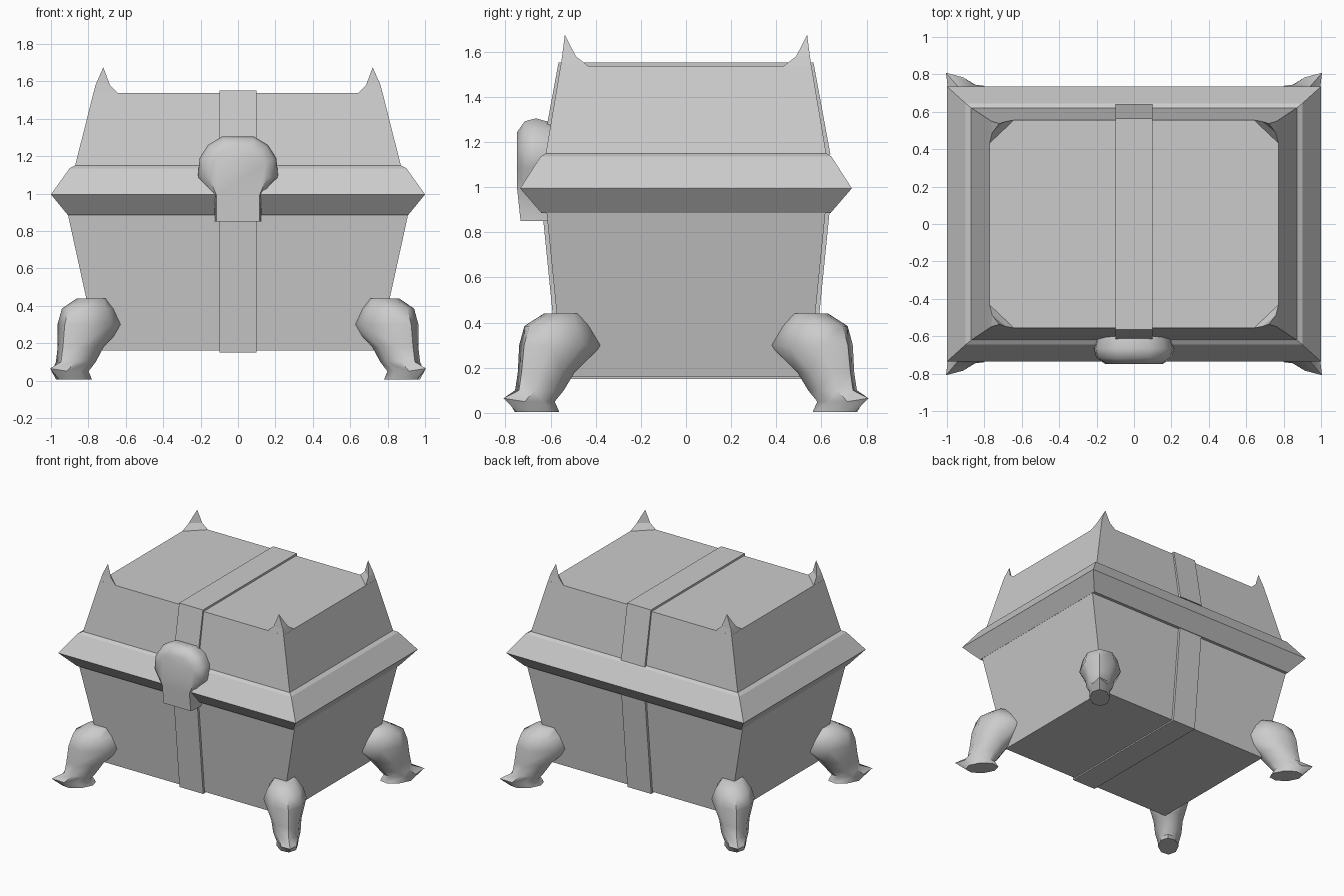
import bpy, bmesh
from math import cos, sin, pi, radians
from mathutils import Vector

if "Cube" in bpy.data.objects:
    bpy.data.objects.remove(bpy.data.objects["Cube"])


def build(name, verts, faces, smooth=None, mirror=False):
    """Mesh object with clean normals, optional smoothing angle and x/y mirroring."""
    mesh = bpy.data.meshes.new(name)
    mesh.from_pydata(verts, [], faces)
    bm = bmesh.new()
    bm.from_mesh(mesh)
    bmesh.ops.recalc_face_normals(bm, faces=bm.faces)
    bm.to_mesh(mesh)
    bm.free()
    obj = bpy.data.objects.new(name, mesh)
    bpy.context.collection.objects.link(obj)
    if smooth:
        bpy.ops.object.select_all(action='DESELECT')
        obj.select_set(True)
        bpy.context.view_layer.objects.active = obj
        bpy.ops.object.shade_smooth_by_angle(angle=radians(smooth))
    if mirror:
        mod = obj.modifiers.new("Mirror", 'MIRROR')
        mod.use_axis = (True, True, False)
        mod.use_mirror_merge = False
    return obj


def loft(name, rings, **kw):
    """Skin a stack of equal-length rings and cap both ends."""
    n = len(rings[0])
    verts = [v for ring in rings for v in ring]
    faces = [(k*n + i, k*n + (i+1) % n, (k+1)*n + (i+1) % n, (k+1)*n + i)
             for k in range(len(rings) - 1) for i in range(n)]
    faces += [tuple(range(n)), tuple(range(len(verts) - n, len(verts)))]
    return build(name, verts, faces, **kw)


def rect(x, y, z):
    return [(-x, -y, z), (x, -y, z), (x, y, z), (-x, y, z)]


# Chest body, flared rim and tapered lid
loft("chest_body", [rect(.75, .545, .16), rect(.91, .618, .89)])
loft("rim", [rect(.91, .64, .885), rect(1, .735, .995),
             rect(.90, .645, 1.135), rect(.872, .622, 1.15)])
loft("lid", [rect(.872, .622, 1.145), rect(.773, .556, 1.537)])

# Centre straps, slightly proud of the body and the lid
loft("body_strap", [rect(.1, .562, .15), rect(.1, .636, .89)])
loft("lid_strap", [rect(.1, .64, 1.145), rect(.1, .565, 1.552)])

# Pointed horns on the lid corners
horn = [(.773, .43, 1.535), (.758, .488, 1.58), (.72, .537, 1.675),
        (.685, .548, 1.58), (.64, .556, 1.535),
        (.773, .556, 1.535), (.762, .549, 1.58)]
build("lid_horns", horn,
      [(0, 1, 6, 5), (1, 2, 6), (6, 2, 3), (5, 6, 3, 4),
       (0, 4, 3, 1), (1, 3, 2), (0, 5, 4)], mirror=True)

# Clawed feet: rings (height, outward shift, length, width) along the corner diagonal
out = Vector((cos(radians(49)), sin(radians(49)), 0))
side = Vector((-out.y, out.x, 0))
corner = Vector((.785, .555, 0))
rings = []
for z, shift, a, b in [(.005, .14, .12, .075), (.05, .17, .125, .075), (.10, .125, .12, .095),
                       (.18, .085, .145, .105), (.30, 0, .215, .15),
                       (.385, .02, .165, .125), (.44, -.01, .085, .08)]:
    ring = []
    for i in range(8):
        t = 2*pi*i/8
        p = corner + out*(shift + a*cos(t)) + side*b*sin(t)
        p.z = z
        if z == .05 and i == 0:      # claw tip
            p = corner + out*.335
            p.z = .065
        ring.append(p)
    rings.append(ring)
loft("feet", rings, smooth=50, mirror=True)

# Rounded lock with a square tongue
half = [(.125, .85), (.125, .99), (.215, 1.085), (.205, 1.19), (.16, 1.26), (.085, 1.305)]
outline = half + [(-x, z) for x, z in reversed(half)]
rings = []
for y, s in [(-.56, .9), (-.61, .93), (-.665, 1), (-.715, .94), (-.748, .72)]:
    ring = []
    for x, z in outline:
        stem = z < 1
        sx = 1 - (1 - s)*.3 if stem else s
        ring.append((x*sx, y + (.015 if z < .9 else 0),
                     z if stem else 1.09 + (z - 1.09)*s))
    rings.append(ring)
loft("lock", rings, smooth=50)
